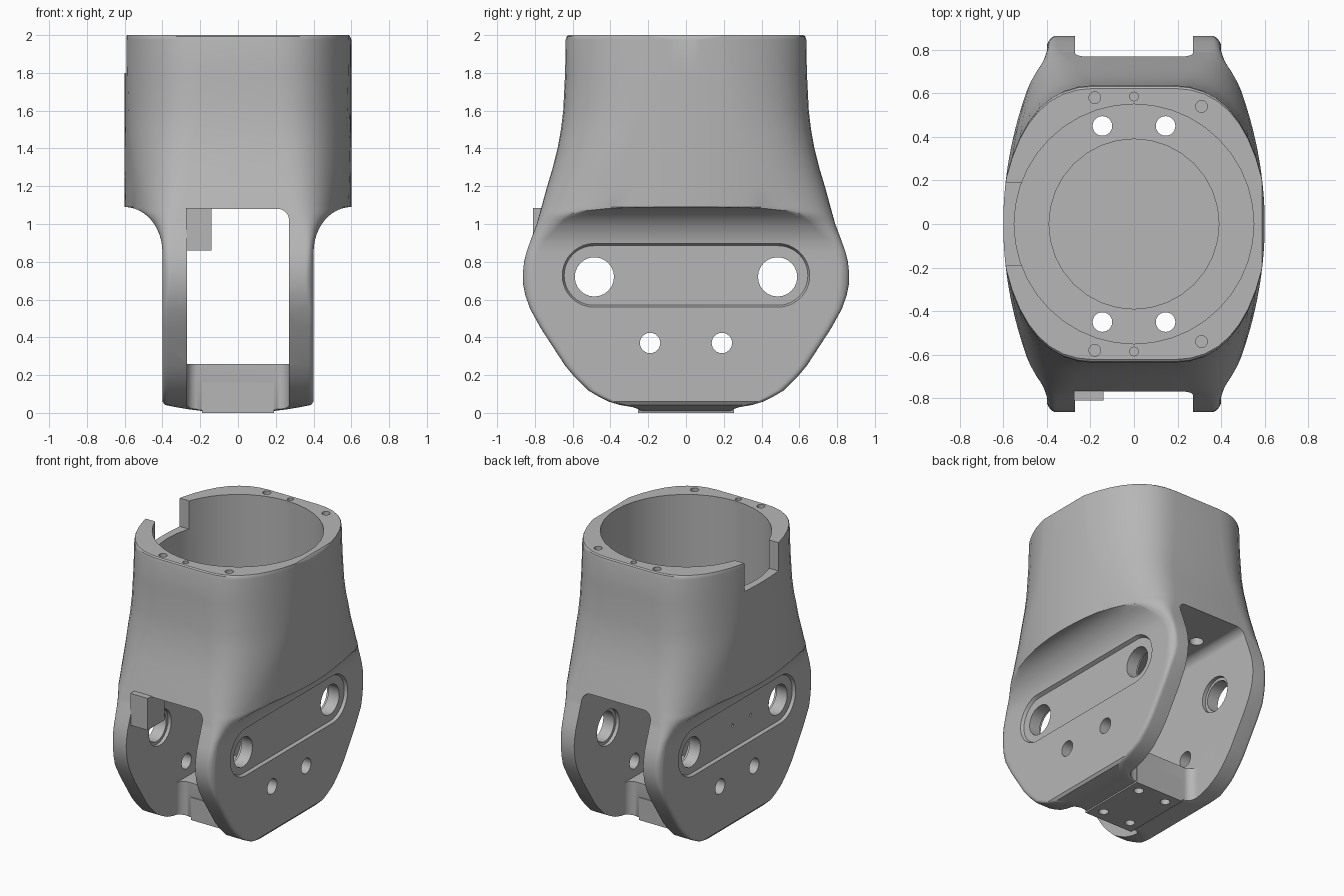
import bpy, bmesh, math
from mathutils import Vector

if "Cube" in bpy.data.objects:
    bpy.data.objects.remove(bpy.data.objects["Cube"])

grey = bpy.data.materials.new("plain grey")
grey.use_nodes = True
COLOUR = (0.47, 0.47, 0.47, 1)
grey.diffuse_color = COLOUR
for node in grey.node_tree.nodes:
    if node.type == 'BSDF_PRINCIPLED':
        node.inputs["Base Color"].default_value = COLOUR
        node.inputs["Roughness"].default_value = 0.6


def loft(name, rings):
    """Skin a stack of equal-length closed rings and cap both ends."""
    bm = bmesh.new()
    loops = [[bm.verts.new(p) for p in ring] for ring in rings]
    n = len(loops[0])
    for low, high in zip(loops, loops[1:]):
        for i in range(n):
            j = (i + 1) % n
            bm.faces.new((low[i], low[j], high[j], high[i]))
    bm.faces.new(loops[0][::-1])
    bm.faces.new(loops[-1])
    bmesh.ops.recalc_face_normals(bm, faces=bm.faces)
    mesh = bpy.data.meshes.new(name)
    bm.to_mesh(mesh)
    bm.free()
    mesh.materials.append(grey)
    obj = bpy.data.objects.new(name, mesh)
    bpy.context.collection.objects.link(obj)
    return obj


def rounded(u0, u1, v0, v1, top, bottom=None, seg=10):
    """Rounded rectangle outline; also gives circles, slots and plain boxes."""
    bottom = top if bottom is None else bottom
    pts = []
    for u, v, su, sv, r, start in ((u1, v1, 1, 1, top, 0), (u0, v1, -1, 1, top, 1),
                                   (u0, v0, -1, -1, bottom, 2), (u1, v0, 1, -1, bottom, 3)):
        if r == 0:
            pts.append((u, v))
            continue
        steps = seg if r * 2 >= min(u1 - u0, v1 - v0) - 1e-5 else seg + 1
        for k in range(steps):
            a = (start + k / seg) * math.pi / 2
            pts.append((u - su * r + r * math.cos(a), v - sv * r + r * math.sin(a)))
    # drop coincident neighbours
    return [p for i, p in enumerate(pts) if (Vector(p) - Vector(pts[i - 1])).length > 1e-5]


def circle(u, v, r, seg=6):
    return rounded(u - r, u + r, v - r, v + r, r, seg=seg)


def prism(name, axis, a, b, outline, end_outline=None):
    place = {'x': lambda p, u, v: (p, u, v), 'y': lambda p, u, v: (u, p, v),
             'z': lambda p, u, v: (u, v, p)}[axis]
    return loft(name, [[place(a, *q) for q in outline],
                       [place(b, *q) for q in end_outline or outline]])


def cut(target, *args):
    cutter = prism("cutter", *args)
    cutter.hide_render = True
    mod = target.modifiers.new("cut", 'BOOLEAN')
    mod.operation, mod.solver, mod.object = 'DIFFERENCE', 'EXACT', cutter
    bpy.context.view_layer.objects.active = target
    bpy.ops.object.modifier_apply(modifier=mod.name)
    bpy.data.objects.remove(cutter)


# Height, half depth and corner size of the body
PROFILE = [(.004, .24, .03), (.01, .245, .03), (.02, .25, .03), (.03, .28, .03), (.042, .35, .03),
           (.06, .41, .03), (.085, .46, .03), (.12, .52, .03), (.19, .59, .03), (.25, .64, .03),
           (.35, .705, .03), (.45, .77, .03), (.55, .825, .03), (.62, .85, .03), (.68, .862, .03),
           (.74, .864, .03), (.8, .857, .03), (.85, .845, .035), (.92, .82, .05), (1, .79, .08),
           (1.09, .765, .13), (1.2, .735, .17), (1.3, .705, .2), (1.4, .68, .22), (1.5, .662, .25),
           (1.6, .65, .27), (1.8, .64, .29), (1.975, .637, .3), (1.993, .632, .3), (2, .622, .3)]


def sample(z):
    for (z0, d0, r0), (z1, d1, r1) in zip(PROFILE, PROFILE[1:]):
        if z <= z1:
            t = (z - z0) / (z1 - z0)
            return d0 + (d1 - d0) * t, r0 + (r1 - r0) * t


def half_width(z):
    if z < .045:                                  # curved underside
        return .4 * math.sqrt(z / .045)
    if z < .85:                                   # flat cheek
        return .4
    if z < 1.09:                                  # cove under the sleeve
        return .6 - .2 * math.sqrt(1 - ((z - .85) / .24) ** 2)
    return .6 - max(0, z - 1.985) * .8


def section(z):
    d, r = sample(z)
    w = half_width(z)
    side = lambda y: min(w, .6 - .29 * y * y)
    ry = r * 1.4
    end = d - ry
    crease = min(max(math.sqrt(max(0, .6 - w) / .29), .05), .9 * end)
    ys = [crease * i / 5 for i in range(5)] + [crease + (end - crease) * i / 6 for i in range(6)]
    quarter = [(side(y), y) for y in ys]
    p0, p1, p2 = Vector((side(end), end)), Vector((side(d), d)), Vector((side(d) - r, d))
    for k in range(9):
        t = k / 8
        quarter.append(tuple(p0 * (1 - t) ** 2 + p1 * 2 * t * (1 - t) + p2 * t * t))
    half = quarter + [(-x, y) for x, y in reversed(quarter)]
    ring = half + [(-x, -y) for x, y in half]
    return [(x, y, z) for i, (x, y) in enumerate(ring)
            if (Vector((x, y)) - Vector(ring[i - 1])).length > 1e-6]


# Body: sleeve flowing into two cheeks
cove = [.85 + .24 * math.sin(math.pi / 2 * k / 12) for k in range(1, 12)]
levels = sorted({p[0] for p in PROFILE} | set(cove))
body = loft("bracket_body", [section(z) for z in levels])

# Sleeve bore, floor opening and side notch
cut(body, 'z', 1.18, 2.2, circle(0, 0, .55, 10))
cut(body, 'z', 1.0801, 1.5, circle(0, 0, .39, 8))
cut(body, 'z', 1.8, 2.2, rounded(-.8, -.4, -.19, .19, 0))

# Opening between the cheeks, leaving a bridge at the bottom
cut(body, 'y', -1.2, 1.2, rounded(-.27, .27, .26, 1.08, .06, 0))
for s in (-1, 1):
    near, far = sorted((s * .25, s * 1.4))
    cut(body, 'z', -.2, .5, rounded(-.27, .27, near, far, .06))

# Floor holes and rim screw holes
for s in (-1, 1):
    for x in (-.145, .145):
        cut(body, 'z', 1, 1.4, circle(x, s * .45, .045))
    for x, y, r in ((-.18, .58, .027), (0, .585, .02), (.31, .54, .027)):
        cut(body, 'z', 1.93, 2.1, circle(x, s * y, r, 4))

# Slot recesses and through holes in the cheeks
for s in (-1, 1):
    cut(body, 'x', s * .38, s * .43,
        rounded(-.645, .645, .57, .885, .157), rounded(-.67, .67, .545, .91, .182))
for y, z, r in ((.485, .72, .104), (.19, .37, .054)):
    for s in (-1, 1):
        cut(body, 'x', -1, 1, circle(s * y, z, r))
for s in (-1, 1):
    cut(body, 'x', -.295, .295, circle(s * .485, .72, .125))
for y in (.02, -.18):
    cut(body, 'x', -.45, -.36, circle(y, .73, .01, 3))

# Bridge: shallow round seat and pilot holes
cut(body, 'z', .25, .4, circle(0, 0, .14))
plate = prism("bridge_plate", 'y', -.255, .255, rounded(-.19, .19, 0, .16, 0))
for x in (-.11, .11):
    for y in (-.172, .178):
        cut(body, 'z', .2, .4, circle(x, y, .018, 3))
        for part in (body, plate):
            cut(part, 'z', -.1, .1, circle(x, y, .032, 5))

# Stop block inside the front opening
block = prism("stop_block", 'y', -.81, -.62, rounded(-.275, -.14, .86, 1.085, 0))

# Smooth shading with sharp edges kept
for part in (body, plate, block):
    bpy.ops.object.select_all(action='DESELECT')
    part.select_set(True)
    bpy.context.view_layer.objects.active = part
    bpy.ops.object.shade_smooth_by_angle(angle=math.radians(32))
